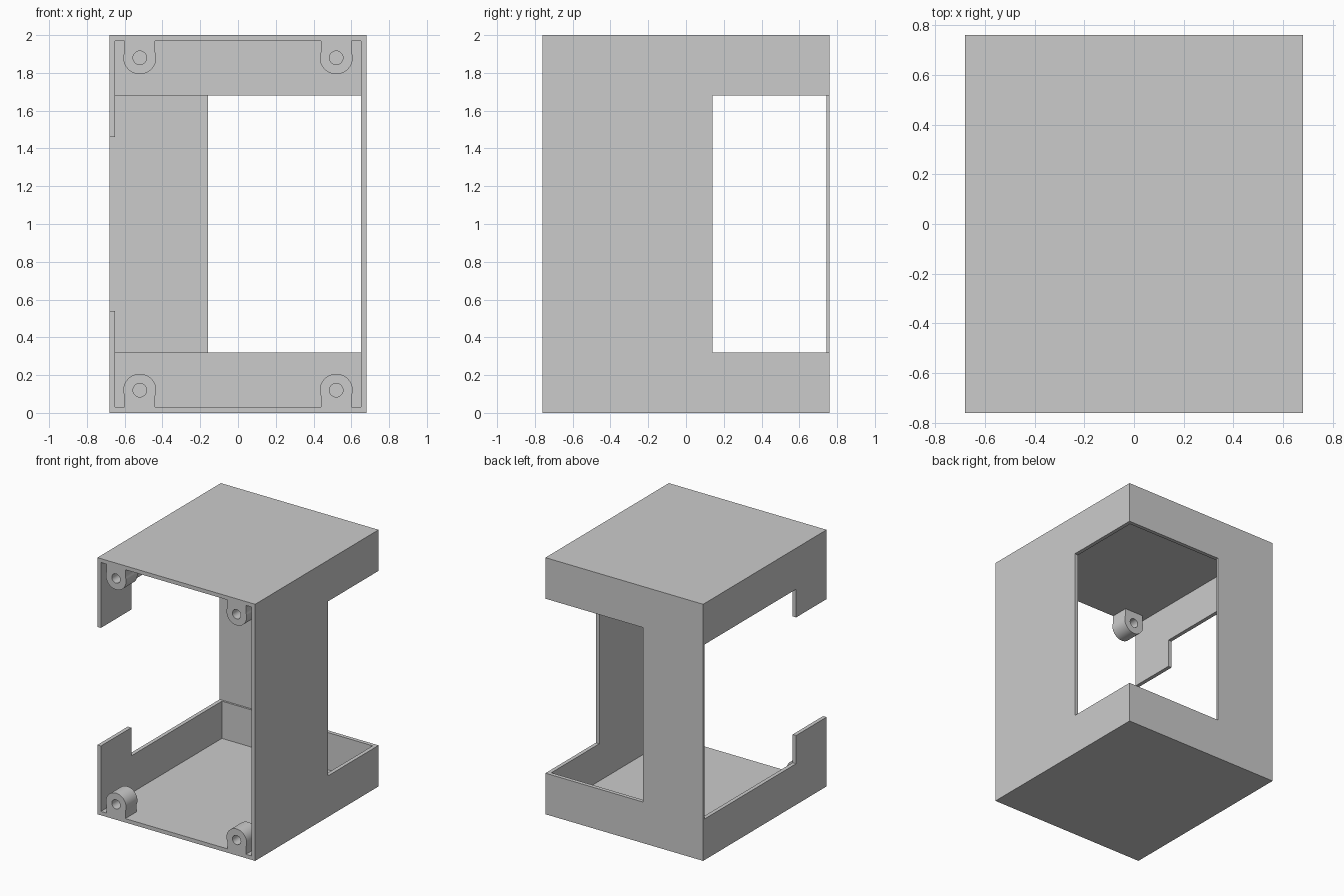
import bpy, bmesh
from math import cos, sin, pi, acos

if "Cube" in bpy.data.objects:
    bpy.data.objects.remove(bpy.data.objects["Cube"])


def box(name, x, y, z):
    """Box from (min, max) pairs along each axis."""
    bm = bmesh.new()
    bmesh.ops.create_cube(bm, size=1)
    for v in bm.verts:
        v.co = [(a + b) / 2 + c * (b - a) for c, (a, b) in zip(v.co, (x, y, z))]
    me = bpy.data.meshes.new(name)
    bm.to_mesh(me)
    bm.free()
    ob = bpy.data.objects.new(name, me)
    bpy.context.collection.objects.link(ob)
    return ob


def cut(target, name, x, y, z):
    """Subtract a box and discard the cutter."""
    cutter = box(name, x, y, z)
    cutter.hide_render = True
    mod = target.modifiers.new(name, 'BOOLEAN')
    mod.operation, mod.solver, mod.object = 'DIFFERENCE', 'EXACT', cutter
    bpy.context.view_layer.objects.active = target
    bpy.ops.object.modifier_apply(modifier=name)
    bpy.data.objects.remove(cutter)


# Housing: hollow box, open at the front
housing = box("housing", (-.68, .68), (-.76, .76), (0, 2))
cut(housing, "cavity", (-.65, .65), (-.9, .73), (.03, 1.97))
# Left side window, also thinning the back post
cut(housing, "left_window", (-.8, .65), (-.385, .745), (.32, 1.68))
# Corner window through back and right walls
cut(housing, "corner_window", (-.16, .8), (.14, .9), (.32, 1.68))
# Gap between the two front tabs on the left
cut(housing, "tab_gap", (-.8, -.6), (-.9, -.3), (.54, 1.46))

# Screw bosses: round profile with a neck to the wall and a through hole
R, NECK, HOLE, DEPTH = .087, .08, .036, .14


def screw_boss(name, x, z, side):
    cu = bpy.data.curves.new(name, 'CURVE')
    cu.dimensions, cu.fill_mode, cu.extrude = '2D', 'BOTH', DEPTH / 2
    a = -acos(NECK / R)
    arc = [a + (pi - 2 * a) * i / 32 for i in range(33)]
    outline = [(NECK, -.09)] + [(R * cos(t), R * sin(t)) for t in arc] + [(-NECK, -.09)]
    hole = [(HOLE * cos(t), HOLE * sin(t)) for t in (2 * pi * i / 24 for i in range(24))]
    for pts in (outline, hole):
        sp = cu.splines.new('POLY')
        sp.points.add(len(pts) - 1)
        for p, (u, v) in zip(sp.points, pts):
            p.co = (u, v * side, 0, 1)
        sp.use_cyclic_u = True
    ob = bpy.data.objects.new(name, cu)
    bpy.context.collection.objects.link(ob)
    ob.location = (x, -.76 + DEPTH / 2, z)
    ob.rotation_euler.x = pi / 2
    bpy.ops.object.select_all(action='DESELECT')
    ob.select_set(True)
    bpy.context.view_layer.objects.active = ob
    bpy.ops.object.convert(target='MESH')
    ob = bpy.context.object
    bm = bmesh.new()
    bm.from_mesh(ob.data)
    bmesh.ops.remove_doubles(bm, verts=bm.verts, dist=1e-5)
    bmesh.ops.recalc_face_normals(bm, faces=bm.faces)
    bm.to_mesh(ob.data)
    bm.free()
    bpy.ops.object.shade_smooth_by_angle()


for h, x in (("left", -.52), ("right", .52)):
    for v, z, side in (("lower", .12, 1), ("upper", 1.88, -1)):
        screw_boss(f"{v}_{h}_screw_boss", x, z, side)
